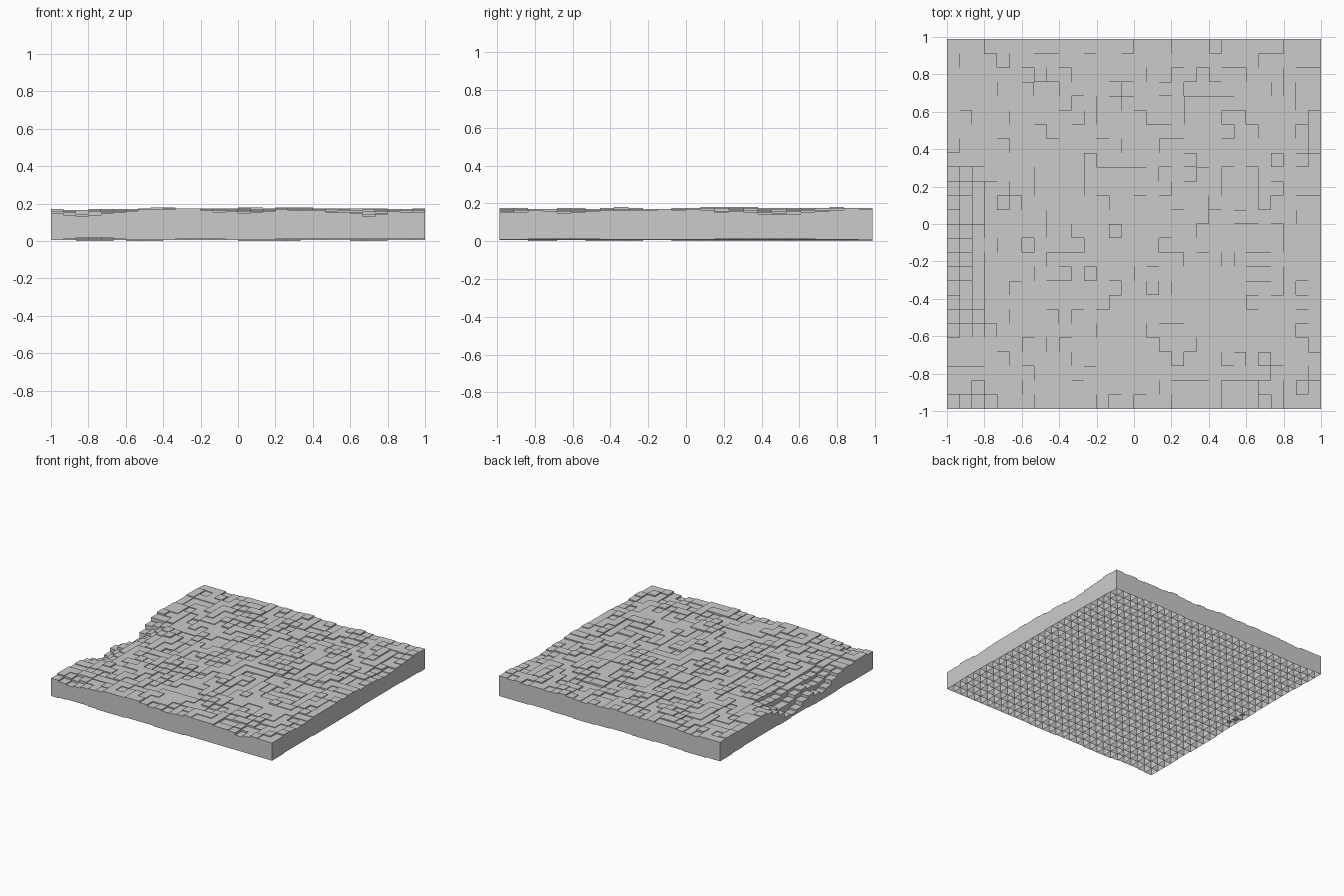
import bpy, bmesh, math, random
from mathutils import noise, Vector

if "Cube" in bpy.data.objects:
    bpy.data.objects.remove(bpy.data.objects["Cube"])

random.seed(4)
NX, NY = 30, 26
HX, HY = 1.0, 0.988
DX, DY = 2 * HX / NX, 2 * HY / NY
STEP = 0.005


def dip(x, y, cx, cy, rx, ry, depth):
    return depth * math.exp(-((x - cx) / rx) ** 2 - ((y - cy) / ry) ** 2)


def ground(x, y):
    """Stepped terrace height of one column."""
    h = 0.165 + 0.014 * noise.noise(Vector((x * 2.2 + 5, y * 2.2, 0.3)))
    h += 0.014 * noise.noise(Vector((x * 6, y * 6, 2.1))) + random.uniform(-0.0045, 0.0045)
    # gully on the left edge with a broad shallow slope around it
    h -= dip(x, y, -1.0, 0.05, 0.13, 0.19, 0.13)
    h -= dip(x, y, -1.0, -0.36, 0.13, 0.16, 0.11)
    h -= dip(x, y, -0.75, -0.10, 0.28, 0.40, 0.014)
    # shallow hollows on the front and right edges
    h -= dip(x, y, -0.85, -0.98, 0.14, 0.10, 0.025)
    h -= dip(x, y, 0.70, -0.98, 0.13, 0.10, 0.022)
    h -= dip(x, y, 0.98, 0.50, 0.10, 0.13, 0.020)
    return min(0.183, max(0.025, round(h / STEP) * STEP))


def foot(x, y):
    """Uneven height of the open lower rim of one column."""
    z = 0.009 + 0.016 * noise.noise(Vector((x * 2.5, y * 2.5, 7.7)))
    return min(0.015, max(0.0, round(z / STEP) * STEP))


def column(bm, x, y, z0, z1):
    """Upright block with a top and four sides, open underneath."""
    ring = [(x - DX / 2, y - DY / 2), (x + DX / 2, y - DY / 2),
            (x + DX / 2, y + DY / 2), (x - DX / 2, y + DY / 2)]
    lo = [bm.verts.new((*p, z0)) for p in ring]
    hi = [bm.verts.new((*p, z1)) for p in ring]
    bm.faces.new(hi)
    for k in range(4):
        n = (k + 1) % 4
        bm.faces.new((lo[k], lo[n], hi[n], hi[k]))


# terrain: a packed grid of open-bottomed blocks of differing heights
bm = bmesh.new()
for i in range(NX):
    for j in range(NY):
        x, y = -HX + (i + 0.5) * DX, -HY + (j + 0.5) * DY
        column(bm, x, y, foot(x, y), ground(x, y))
mesh = bpy.data.meshes.new("terrain_blocks")
bm.to_mesh(mesh)
bm.free()
obj = bpy.data.objects.new("terrain_blocks", mesh)
bpy.context.collection.objects.link(obj)
